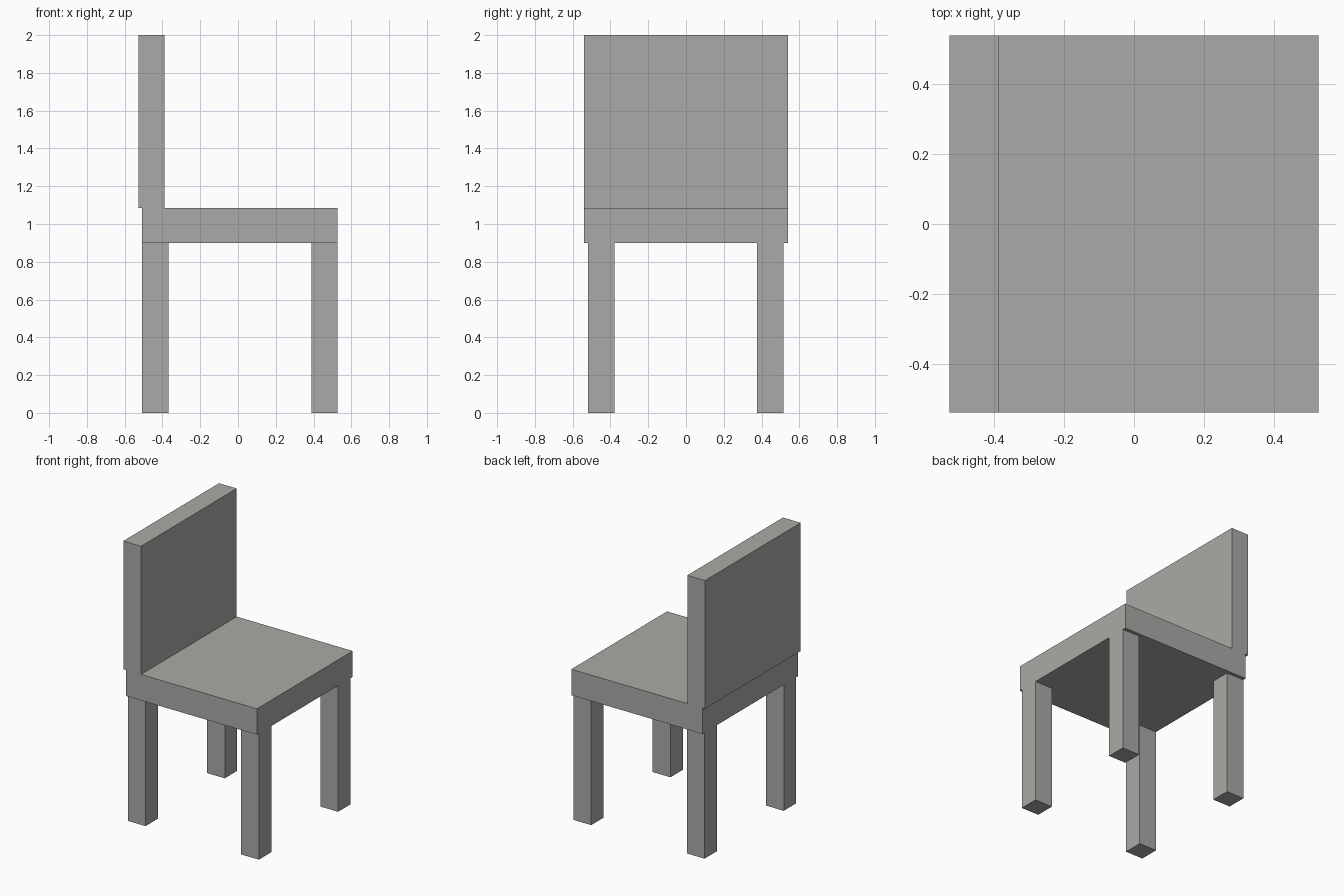
import bpy
import bmesh
from mathutils import Vector

cube = bpy.data.objects.get("Cube")
if cube:
    bpy.data.objects.remove(cube, do_unlink=True)

# Single flat colour
grey = bpy.data.materials.new("warm_grey")
grey.use_nodes = True
colour = (0.40, 0.40, 0.385, 1)
grey.diffuse_color = colour
grey.node_tree.nodes["Principled BSDF"].inputs["Base Color"].default_value = colour


def box(name, low, high):
    """Add a flat-sided box spanning two opposite corners."""
    low, high = Vector(low), Vector(high)
    bm = bmesh.new()
    bmesh.ops.create_cube(bm, size=1)
    bmesh.ops.scale(bm, vec=high - low, verts=bm.verts)
    mesh = bpy.data.meshes.new(name)
    bm.to_mesh(mesh)
    bm.free()
    mesh.materials.append(grey)
    obj = bpy.data.objects.new(name, mesh)
    obj.location = (low + high) / 2
    bpy.context.collection.objects.link(obj)
    return obj


half_depth = 0.54
seat_bottom, seat_top = 0.90, 1.085
leg = 0.14

# Seat slab and backrest, which overhangs the seat edge a little
box("seat", (-0.507, -half_depth, seat_bottom), (0.528, half_depth, seat_top))
box("backrest", (-0.528, -half_depth, seat_top), (-0.388, half_depth, 2))

# Four square legs, flush with the seat ends and inset at its sides
for x_name, x in (("back", -0.507), ("front", 0.388)):
    for y_name, y in (("near", -0.519), ("far", 0.375)):
        box(f"{x_name}_leg_{y_name}", (x, y, 0), (x + leg, y + leg, seat_bottom))
